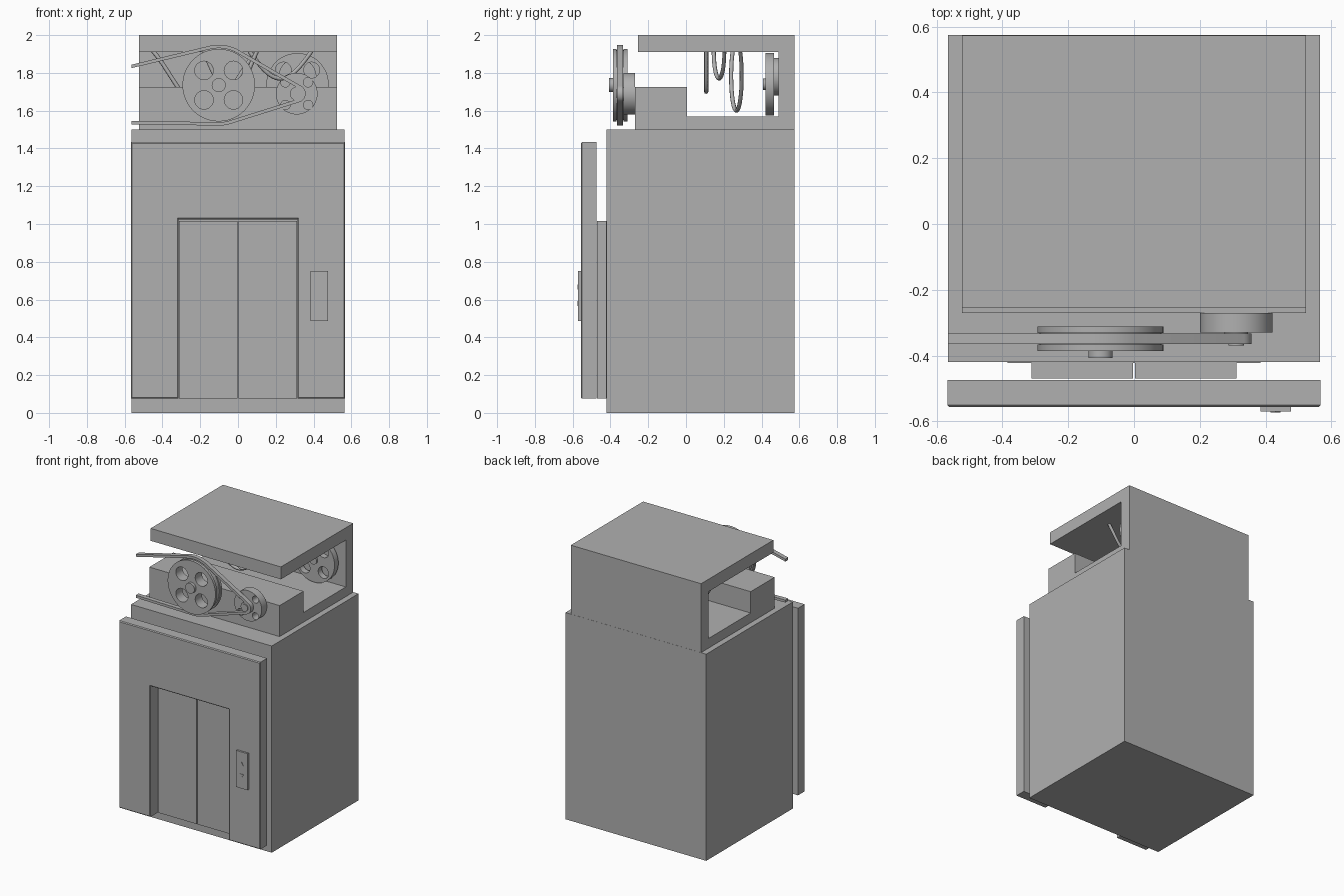
import bpy, bmesh, math
from mathutils import Vector

cube = bpy.data.objects.get("Cube")
if cube:
    bpy.data.objects.remove(cube, do_unlink=True)

GREY = (0.435, 0.435, 0.435, 1)
grey = bpy.data.materials.new("plain_grey")
grey.use_nodes = True
grey.diffuse_color = GREY
grey.node_tree.nodes["Principled BSDF"].inputs["Base Color"].default_value = GREY


def finish(name, bm, smooth=False):
    mesh = bpy.data.meshes.new(name)
    bmesh.ops.recalc_face_normals(bm, faces=bm.faces)
    bm.to_mesh(mesh)
    bm.free()
    obj = bpy.data.objects.new(name, mesh)
    bpy.context.collection.objects.link(obj)
    mesh.materials.append(grey)
    if smooth:
        bpy.ops.object.select_all(action='DESELECT')
        obj.select_set(True)
        bpy.context.view_layer.objects.active = obj
        bpy.ops.object.shade_smooth_by_angle(angle=math.radians(35))
    return obj


def box(name, x, y, z):
    bm = bmesh.new()
    bmesh.ops.create_cube(bm, size=1)
    for v in bm.verts:
        v.co = [a + (b - a) * (c + 0.5) for (a, b), c in zip((x, y, z), v.co)]
    return finish(name, bm)


def prism(name, loops, start, end, axis='Y', front_bevel=0, smooth=False):
    """Extrude an outline, with optional hole outlines, along X or Y."""
    bm = bmesh.new()
    for loop in loops:
        vs = [bm.verts.new((start, a, b) if axis == 'X' else (a, start, b)) for a, b in loop]
        for i, v in enumerate(vs):
            bm.edges.new((vs[i - 1], v))
    direction = Vector((1, 0, 0)) if axis == 'X' else Vector((0, 1, 0))
    bmesh.ops.triangle_fill(bm, edges=bm.edges[:], use_beauty=True, normal=direction)
    # Merge the cap triangles of plain outlines into one face
    if len(loops) == 1:
        bmesh.ops.dissolve_faces(bm, faces=bm.faces[:])
    out = bmesh.ops.extrude_face_region(bm, geom=bm.faces[:], use_keep_orig=True)
    moved = [g for g in out["geom"] if isinstance(g, bmesh.types.BMVert)]
    bmesh.ops.translate(bm, verts=moved, vec=direction * (end - start))
    bmesh.ops.recalc_face_normals(bm, faces=bm.faces)
    if front_bevel:
        rim = [e for e in bm.edges if all(abs(v.co.y - start) < 1e-5 for v in e.verts)]
        bmesh.ops.bevel(bm, geom=rim, offset=front_bevel, segments=1, affect='EDGES')
    return finish(name, bm, smooth)


def arc(cx, cz, r, a0, a1, n):
    angles = [math.radians(a0 + (a1 - a0) * i / n) for i in range(n + 1)]
    return [(cx + r * math.cos(a), cz + r * math.sin(a)) for a in angles]


def circle(cx, cz, r, n=48):
    return arc(cx, cz, r, 0, 360, n)[:-1]


def disc(name, c, r, y0, y1, hole_offset=0, hole_r=0):
    loops = [circle(*c, r)]
    if hole_r:
        loops += [circle(c[0] + sx * hole_offset, c[1] + sz * hole_offset, hole_r, 24)
                  for sx in (-1, 1) for sz in (-1, 1)]
    return prism(name, loops, y0, y1, smooth=True)


# Shaft body
box("shaft_body", (-0.565, 0.565), (-0.42, 0.575), (0, 1.5))

# Front wall with a doorway open at the bottom
prism("front_wall", [[(-0.567, 0.075), (-0.315, 0.075), (-0.315, 1.025), (0.315, 1.025),
                      (0.315, 0.075), (0.567, 0.075), (0.567, 1.433), (-0.567, 1.433)]],
      -0.557, -0.475, front_bevel=0.006)

# Sliding doors and their backing
box("door_backing", (-0.385, 0.385), (-0.423, -0.415), (0.075, 1.015))
for side, s in (("left", 1), ("right", -1)):
    box(side + "_door", sorted((s * 0.003, s * 0.312)), (-0.47, -0.422), (0.075, 1.015))

# Call panel with arrow buttons
box("call_panel", (0.385, 0.477), (-0.571, -0.556), (0.487, 0.752))
for name, z, s in (("up_button", 0.665, 1), ("down_button", 0.58, -1)):
    prism(name, [[(0.415, z - s * 0.012), (0.445, z - s * 0.012), (0.43, z + s * 0.014)]],
          -0.574, -0.57)

# Machine housing: floor, front plinth, back wall and roof
prism("machine_housing", [[(-0.27, 1.5), (0.574, 1.5), (0.574, 2), (-0.255, 2),
                           (-0.255, 1.91), (0.49, 1.91), (0.49, 1.57),
                           (0.005, 1.57), (0.005, 1.725), (-0.27, 1.725)]],
      -0.523, 0.523, axis='X')

# Large drive wheel
big, small = (-0.102, 1.735), (0.311, 1.69)
disc("drive_wheel_front", big, 0.192, -0.387, -0.367, 0.078, 0.049)
disc("drive_wheel_core", big, 0.185, -0.367, -0.332, 0.078, 0.049)
disc("drive_wheel_back", big, 0.192, -0.332, -0.311, 0.078, 0.049)
disc("drive_wheel_axle", big, 0.037, -0.407, -0.387)

# Small wheel
disc("small_wheel", small, 0.11, -0.33, -0.27, 0.06, 0.025)
disc("small_wheel_hub", small, 0.036, -0.362, -0.33)
disc("small_wheel_axle", small, 0.024, -0.369, -0.362)


# Belt, as an open strap around both wheels
def belt_path(offset):
    return ([(-0.565, 1.834 + offset)] + arc(*big, 0.205 + offset, 106, 60, 10)
            + arc(*small, 0.038 + offset, 60, -73, 12)
            + arc(*big, 0.205 + offset, -73, -92, 6) + [(-0.565, 1.537 - offset)])


prism("belt", [belt_path(0.009) + belt_path(-0.009)[::-1]], -0.365, -0.333, smooth=True)

# Rear wheel on the back wall
rear = (0.315, 1.74)
disc("rear_wheel", rear, 0.165, 0.422, 0.466, 0.075, 0.042)
disc("rear_wheel_mount", (0.315, 1.78), 0.1, 0.466, 0.492)
disc("rear_wheel_axle", rear, 0.03, 0.408, 0.422)


# Ropes hanging in loops from the roof; tuck pulls the two ends together
def rope(name, x0, x1, y, spread, low, tuck=0):
    curve = bpy.data.curves.new(name, 'CURVE')
    curve.dimensions = '3D'
    curve.bevel_depth, curve.bevel_resolution = 0.011, 2
    curve.use_fill_caps = True
    spline = curve.splines.new('POLY')
    n = 28
    spline.points.add(n)
    height = (1.915 - low) / (1 + math.sin(tuck))
    for i, p in enumerate(spline.points):
        t = i / n
        a = -tuck + (math.pi + 2 * tuck) * t
        p.co = (x0 + (x1 - x0) * t, y - spread * math.cos(a),
                low + height * (1 - math.sin(a)), 1)
    spline.use_smooth = True
    curve.materials.append(grey)
    bpy.context.collection.objects.link(bpy.data.objects.new(name, curve))


rope("long_rope", -0.45, 0.1, 0.267, 0.028, 1.6, tuck=0.8)
rope("short_rope", 0.06, 0.39, 0.175, 0.028, 1.77)
rope("middle_rope", -0.18, 0.1, 0.107, 0, 1.7)
